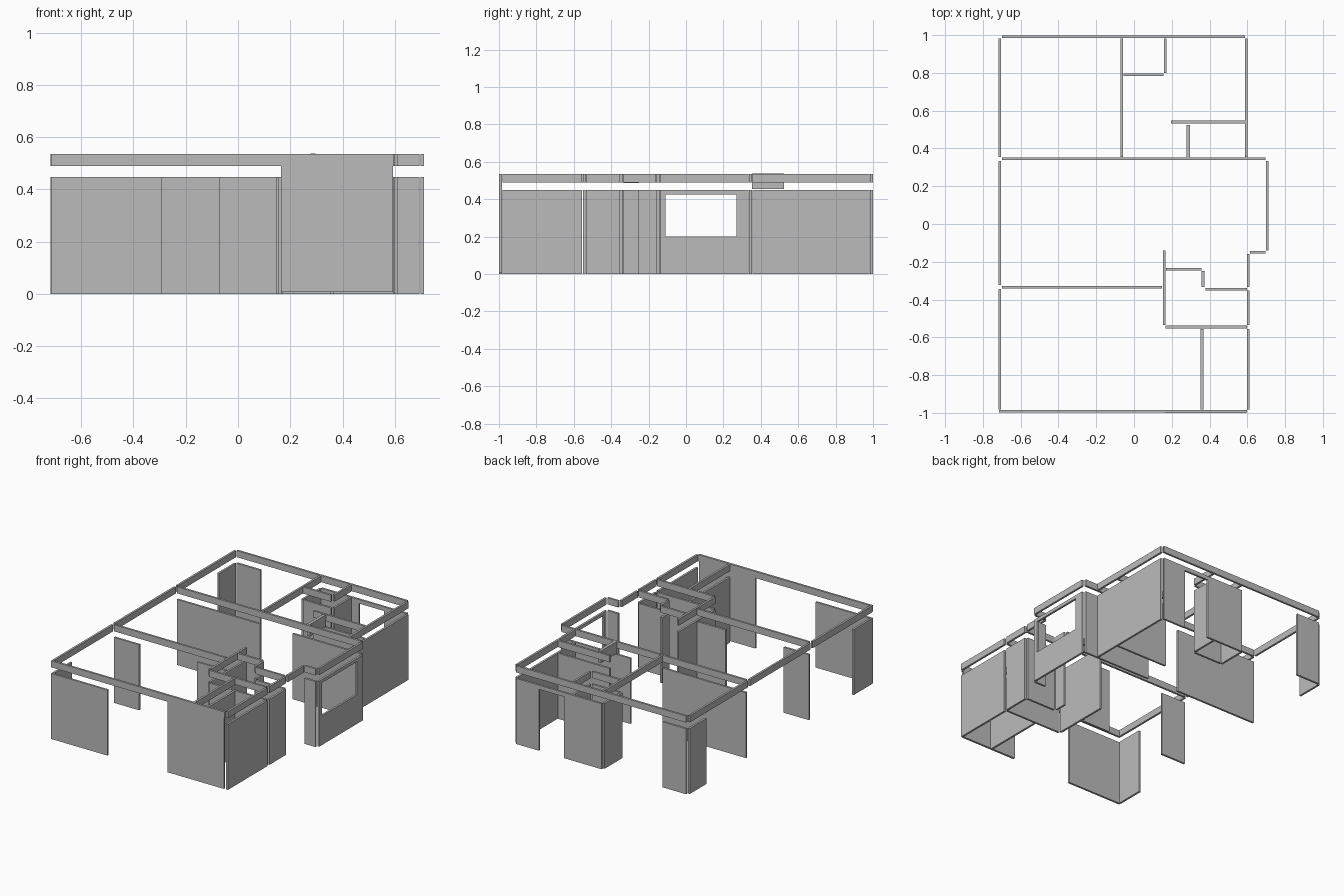
import bpy
import bmesh
from mathutils import Matrix, Vector

cube = bpy.data.objects.get("Cube")
if cube:
    bpy.data.objects.remove(cube, do_unlink=True)

grey = bpy.data.materials.new("plaster grey")
grey.use_nodes = True
grey.diffuse_color = (0.5, 0.5, 0.5, 1)
grey.node_tree.nodes["Principled BSDF"].inputs["Base Color"].default_value = grey.diffuse_color

THICK = 0.014
WALL_TOP = 0.448
BEAM_LOW, BEAM_TOP = 0.49, 0.535


def add_box(bm, axis, line, start, end, low, high, thick):
    """Box running along one axis, centred on a plan line."""
    size = Vector((end - start, thick, high - low))
    centre = Vector(((start + end) / 2, line, (low + high) / 2))
    if axis == "y":
        size.x, size.y = size.y, size.x
        centre.x, centre.y = centre.y, centre.x
    bmesh.ops.create_cube(bm, size=1, matrix=Matrix.Translation(centre) @ Matrix.Diagonal(size.to_4d()))


def panel(name, axis, line, start, end, low=0, high=WALL_TOP, thick=THICK, hole=None):
    """Flat panel, with an optional rectangular opening (start, end, low, high)."""
    bm = bmesh.new()
    if hole is None:
        add_box(bm, axis, line, start, end, low, high, thick)
    else:
        a, b, sill, head = hole
        add_box(bm, axis, line, start, a, low, high, thick)
        add_box(bm, axis, line, b, end, low, high, thick)
        add_box(bm, axis, line, a, b, head, high, thick)
        if sill > low:
            add_box(bm, axis, line, a, b, low, sill, thick)
    mesh = bpy.data.meshes.new(name)
    bm.to_mesh(mesh)
    bm.free()
    mesh.materials.append(grey)
    obj = bpy.data.objects.new(name, mesh)
    bpy.context.collection.objects.link(obj)


def run(name, axis, line, start, end, wall=True, spans=(), hole=None, low=BEAM_LOW, top=BEAM_TOP, thick=THICK):
    """Beam with the wall under it: full length, or only the listed spans."""
    panel(name + "_beam", axis, line, start, end, low, top, thick)
    if spans:
        for i, (a, b) in enumerate(spans):
            panel(f"{name}_wall_{i}", axis, line, a, b, thick=thick)
    elif wall:
        panel(name + "_wall", axis, line, start, end, hole=hole, thick=thick)


# Rear rooms
run("back", "x", 0.992, -0.7, 0.587, spans=[(-0.7, -0.52)])
panel("back_door_wall", "x", 0.992, -0.06, 0.587, hole=(0.225, 0.415, 0, 0.42))
run("closet_front", "x", 0.79, -0.055, 0.155)
run("rear_bath", "x", 0.54, 0.195, 0.587)
run("rear_right_side", "y", -0.71, 0.355, 0.982, spans=[(0.8, 0.982)])
run("rear_divider", "y", -0.065, 0.355, 0.982, spans=[(0.79, 0.982)])
run("closet_side", "y", 0.165, 0.8, 0.982)
run("dropped_lintel", "y", 0.287, 0.352, 0.525, wall=False, low=0.455, top=0.537, thick=0.02)
run("rear_left_side", "y", 0.595, 0.355, 0.982)

# Middle room
run("middle_back", "x", 0.345, -0.7, 0.695, spans=[(-0.7, -0.07), (0.175, 0.695)])
run("middle_right_side", "y", -0.71, -0.322, 0.333, wall=False)
run("window_side", "y", 0.705, -0.14, 0.333, hole=(-0.11, 0.27, 0.2, 0.425))
run("bay_return", "x", -0.15, 0.613, 0.695)
run("entry_side", "y", 0.605, -0.333, -0.16, wall=False)

# Bath and shaft
run("shaft_back", "x", -0.24, 0.17, 0.357, wall=False)
run("shaft_side", "y", 0.365, -0.333, -0.25, low=0.487)
run("bath_back", "x", -0.345, 0.378, 0.597)
run("bath_inner", "y", 0.16, -0.535, -0.14)
run("bath_front", "x", -0.545, 0.168, 0.597)
run("bath_outer", "y", 0.605, -0.535, -0.353)

# Front rooms
run("front_room_back", "x", -0.335, -0.7, 0.147, spans=[(-0.7, -0.51), (-0.07, 0.147)])
run("front_right_side", "y", -0.71, -0.982, -0.345, spans=[(-0.982, -0.79)])
run("front_divider", "y", 0.36, -0.982, -0.555)
run("front_left_side", "y", 0.605, -0.982, -0.557)
run("front", "x", -0.992, -0.715, 0.597, spans=[(-0.715, -0.29)])
panel("front_tall_wall", "x", -0.992, 0.165, 0.592, low=0.008, high=BEAM_TOP, thick=THICK + 0.001)
